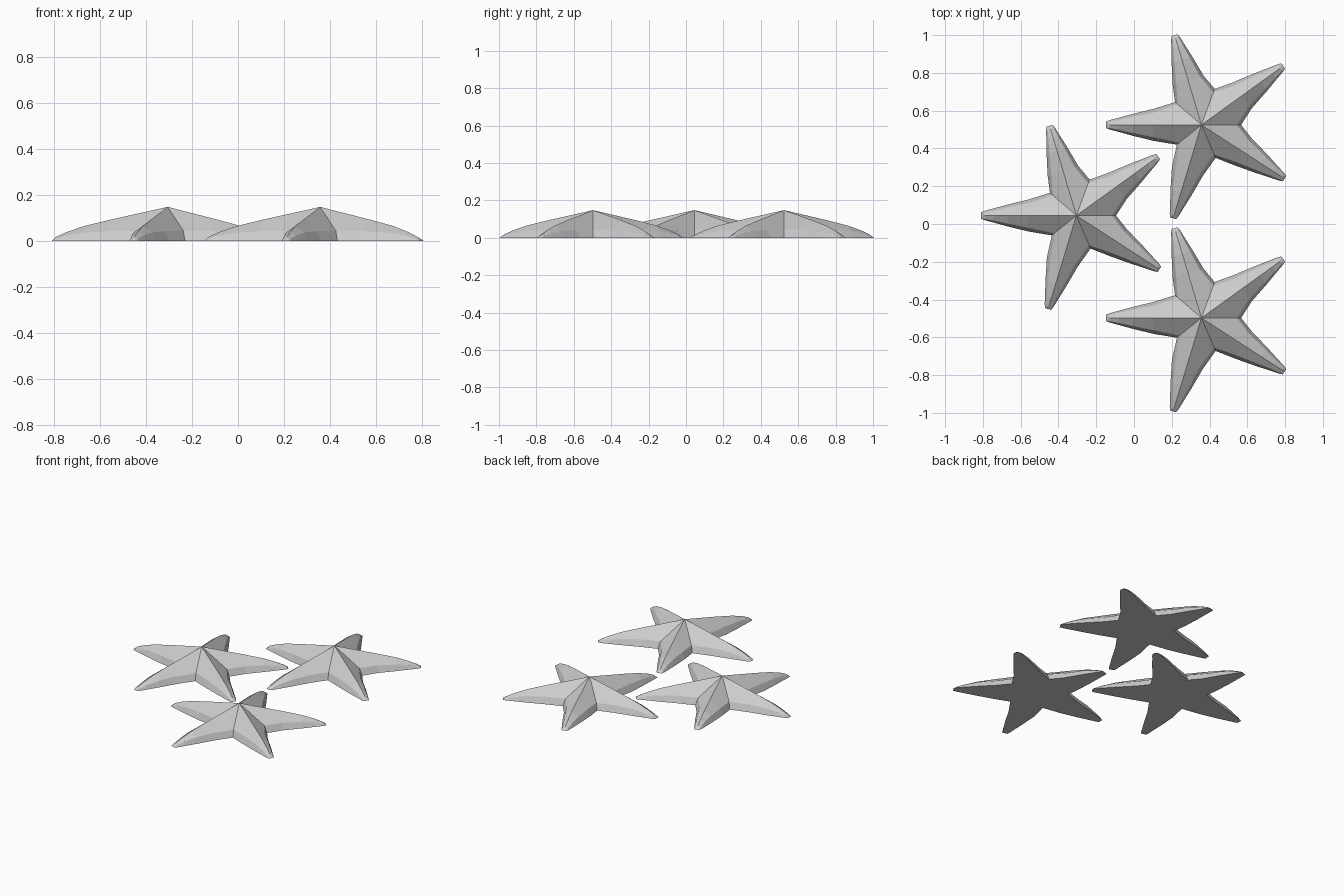
import bpy, bmesh
from mathutils import Vector

if "Cube" in bpy.data.objects:
    bpy.data.objects.remove(bpy.data.objects["Cube"])

APEX = 0.148
# arm tips and the notches that follow each of them, counter-clockwise
TIPS = [(0.433, 0.312), (-0.142, 0.475), (-0.505, 0.0), (-0.15, -0.495), (0.44, -0.285)]
NOTCHES = [(0.07, 0.19), (-0.14, 0.12), (-0.13, -0.105), (0.075, -0.175), (0.21, 0.0)]
# stations along an arm: reach, base half width, shoulder share, shoulder z, ridge z
STATIONS = [(0.50, 0.085, 0.77, 0.043, 0.092),
            (0.72, 0.058, 0.74, 0.037, 0.065),
            (0.87, 0.037, 0.70, 0.024, 0.039),
            (0.96, 0.025, 0.70, 0.011, 0.018)]


def starfish_mesh():
    bm = bmesh.new()
    apex = bm.verts.new((0, 0, APEX))

    # notches between the arms: foot and shoulder points
    notch = [(bm.verts.new((x, y, 0)), bm.verts.new((x * 0.9, y * 0.9, 0.045)))
             for x, y in NOTCHES]
    outline = []

    for i, tip in enumerate(TIPS):
        d = Vector((*tip, 0))
        side = Vector((d.y, -d.x, 0)).normalized()
        foot_r, sh_r = notch[i - 1]
        foot_l, sh_l = notch[i]
        prev = [foot_r, sh_r, apex, sh_l, foot_l]
        right, left = [foot_r], []

        # faceted arm, lofted station by station
        for reach, w, share, zs, zr in STATIONS:
            c = d * reach
            up = Vector((0, 0, 1))
            ring = [bm.verts.new(p) for p in (
                c + side * w, c + side * w * share + up * zs, c + up * zr,
                c - side * w * share + up * zs, c - side * w)]
            for k in range(4):
                bm.faces.new((prev[k], ring[k], ring[k + 1], prev[k + 1]))
            right.append(ring[0])
            left.insert(0, ring[4])
            prev = ring

        # blunt tip
        a = bm.verts.new(d + side * 0.017)
        b = bm.verts.new(d - side * 0.017)
        bm.faces.new((prev[0], a, prev[1]))
        bm.faces.new((prev[1], a, prev[2]))
        bm.faces.new((prev[2], a, b))
        bm.faces.new((prev[2], b, prev[3]))
        bm.faces.new((prev[3], b, prev[4]))
        outline += right + [a, b] + left

    # flat underside
    bm.faces.new(list(reversed(outline)))
    bmesh.ops.recalc_face_normals(bm, faces=bm.faces)
    mesh = bpy.data.meshes.new("starfish")
    bm.to_mesh(mesh)
    bm.free()
    return mesh


# three identical starfish
mesh = starfish_mesh()
for name, pos in (("starfish_back", (0.357, 0.525, 0)),
                  ("starfish_front", (0.357, -0.497, 0)),
                  ("starfish_left", (-0.305, 0.045, 0))):
    ob = bpy.data.objects.new(name, mesh)
    ob.location = pos
    bpy.context.collection.objects.link(ob)
